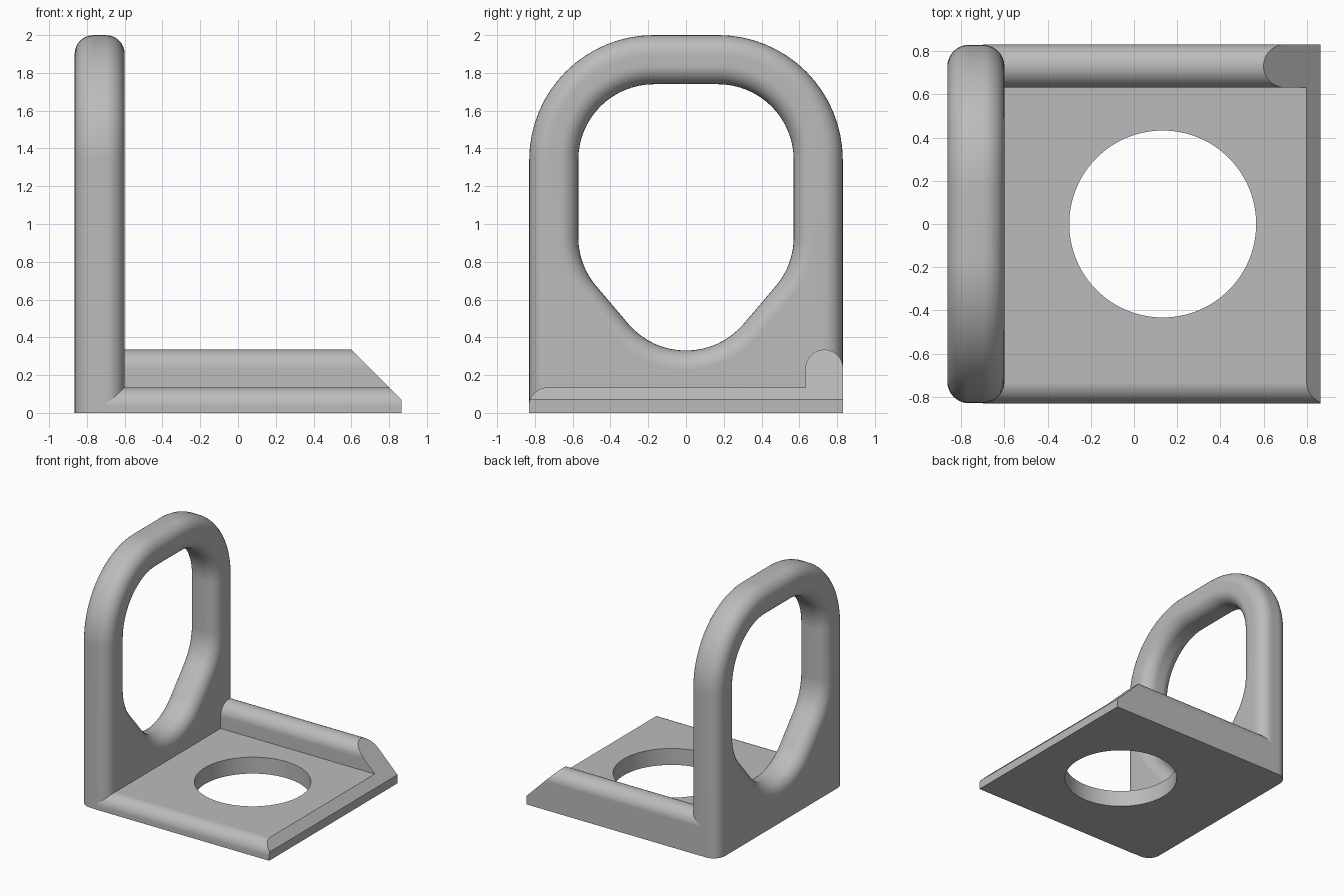
import bpy, bmesh
from math import cos, sin, pi, atan2
from mathutils import Vector

cube = bpy.data.objects.get("Cube")
if cube:
    bpy.data.objects.remove(cube, do_unlink=True)

grey = bpy.data.materials.new("plain_grey")
grey.use_nodes = True
grey.diffuse_color = (0.5, 0.5, 0.5, 1)
grey.node_tree.nodes["Principled BSDF"].inputs["Base Color"].default_value = (0.5, 0.5, 0.5, 1)

W, BACK, FRONT, R = 0.832, -0.865, -0.6, 0.1   # half width, upright faces, fillet
STEPS = 8


def arc(cy, cz, r, a0, a1, n=16):
    return [(cy + r * cos(a0 + (a1 - a0) * i / n),
             cz + r * sin(a0 + (a1 - a0) * i / n)) for i in range(n + 1)]


def finish(bm, name):
    bmesh.ops.recalc_face_normals(bm, faces=bm.faces[:])
    mesh = bpy.data.meshes.new(name)
    bm.to_mesh(mesh)
    bm.free()
    mesh.materials.append(grey)
    obj = bpy.data.objects.new(name, mesh)
    bpy.context.collection.objects.link(obj)
    return obj


def smooth(obj):
    bpy.ops.object.select_all(action='DESELECT')
    obj.select_set(True)
    bpy.context.view_layer.objects.active = obj
    bpy.ops.object.shade_smooth_by_angle(angle=pi / 6)
    mod = obj.modifiers.new("flat_faces", 'WEIGHTED_NORMAL')
    mod.keep_sharp = True


# Outlines of the upright, shrunk by the fillet inset d
CY, TOP, MID, LOW = 0.17, 1.34, 0.93, 0.73


def outer_outline(d):
    r = 0.66 - d
    return ([(CY + r, 0)] + arc(CY, TOP, r, 0, pi / 2)
            + arc(-CY, TOP, r, pi / 2, pi) + [(-CY - r, 0)])


def hole_outline(d):
    r = 0.4 + d
    slope = atan2(MID - LOW, CY) - pi / 2
    return (arc(CY, TOP, r, 0, pi / 2) + arc(-CY, TOP, r, pi / 2, pi)
            + arc(-CY, MID, r, pi, pi - slope)
            + arc(0, LOW, r, -pi - slope, slope)
            + arc(CY, MID, r, slope, 0))


# Upright plate: fillet sections stacked through its thickness
sections = []
for i in range(STEPS + 1):
    a = pi / 2 * i / STEPS
    sections.append((BACK + R * (1 - cos(a)), R * (1 - sin(a))))
sections += [(BACK + FRONT - x, d) for x, d in reversed(sections)]

bm = bmesh.new()
for outline in (outer_outline, hole_outline):
    rings = [[bm.verts.new((x, y, z)) for y, z in outline(d)] for x, d in sections]
    for a, b in zip(rings, rings[1:]):
        n = len(a)
        for i in range(n):
            j = (i + 1) % n
            bm.faces.new((a[i], a[j], b[j], b[i]))
bmesh.ops.remove_doubles(bm, verts=bm.verts[:], dist=0.0002)
for x in (BACK, FRONT):
    rim = [e for e in bm.edges if e.is_boundary
           and all(abs(v.co.x - x) < 1e-4 for v in e.verts)]
    bmesh.ops.triangle_fill(bm, edges=rim, use_beauty=True, normal=(1, 0, 0))
smooth(finish(bm, "upright_loop"))

# Base plate with rounded front edge and raised back rail, cut slanted at the end
THICK, RAIL = 0.135, 0.235
profile = ([(-W, 0), (W, 0)]
           + arc(W - R, RAIL, R, 0, pi, 24)
           + [(W - 2 * R, THICK)]
           + arc(R - W, THICK - R, R, pi / 2, pi))
bm = bmesh.new()
start = bm.faces.new([bm.verts.new((FRONT - R, y, z)) for y, z in profile])
ext = bmesh.ops.extrude_face_region(bm, geom=[start], use_keep_orig=True)
bmesh.ops.translate(bm, vec=(-BACK - FRONT + R, 0, 0),
                    verts=[g for g in ext["geom"] if isinstance(g, bmesh.types.BMVert)])
cut = bmesh.ops.bisect_plane(bm, geom=bm.verts[:] + bm.edges[:] + bm.faces[:],
                             plane_co=Vector((-BACK, 0, 0.07)),
                             plane_no=Vector((1, 0, 1)), clear_outer=True)
bmesh.ops.holes_fill(bm, edges=[e for e in bm.edges if e.is_boundary], sides=0)
base = finish(bm, "base_plate")

# Round opening through the base
bpy.ops.mesh.primitive_cylinder_add(vertices=96, radius=0.433, depth=1, location=(0.133, 0, 0))
cutter = bpy.context.object
cutter.name = "opening_cutter"
cutter.hide_render = True
cutter.data.materials.append(grey)
mod = base.modifiers.new("opening", 'BOOLEAN')
mod.operation = 'DIFFERENCE'
mod.solver = 'EXACT'
mod.object = cutter
bpy.context.view_layer.objects.active = base
bpy.ops.object.modifier_apply(modifier=mod.name)
bpy.data.objects.remove(cutter, do_unlink=True)
smooth(base)
